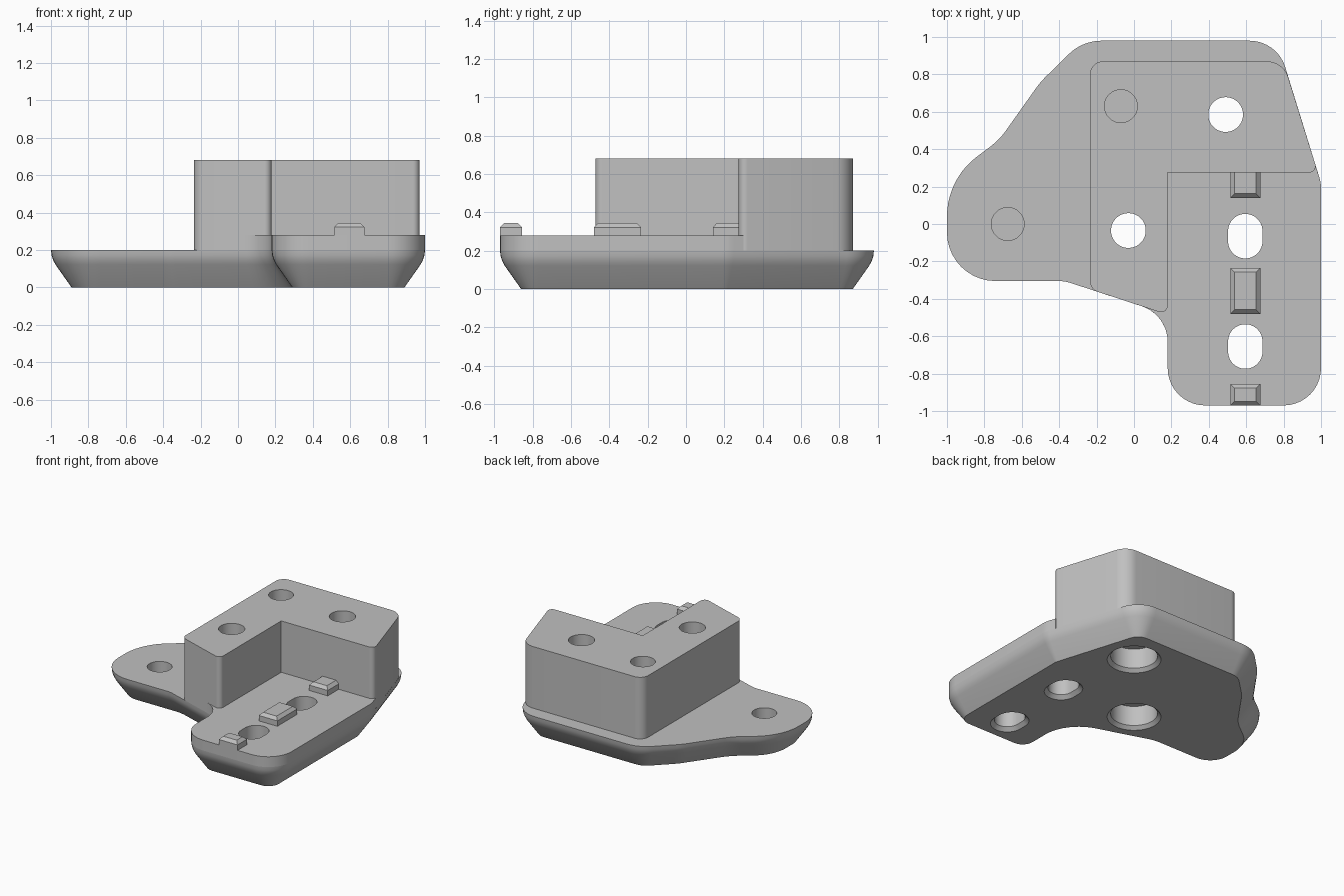
import bpy, bmesh, math
from mathutils import Vector

cube = bpy.data.objects.get("Cube")
if cube:
    bpy.data.objects.remove(cube, do_unlink=True)

grey = bpy.data.materials.new("plain grey")
grey.use_nodes = True
grey.diffuse_color = (0.53, 0.53, 0.53, 1)
grey.node_tree.nodes["Principled BSDF"].inputs["Base Color"].default_value = (0.53, 0.53, 0.53, 1)


def rounded(corners, steps=10):
    """Counterclockwise polygon from (x, y, radius) corners."""
    pts = []
    for i, (x, y, r) in enumerate(corners):
        p = Vector((x, y))
        if r == 0:
            pts.append(p)
            continue
        u = (Vector(corners[i - 1][:2]) - p).normalized()
        v = (Vector(corners[(i + 1) % len(corners)][:2]) - p).normalized()
        half = u.angle(v) / 2
        centre = p + (u + v).normalized() * (r / math.sin(half))
        s = p + u * (r / math.tan(half)) - centre
        e = p + v * (r / math.tan(half)) - centre
        a = math.atan2(s.y, s.x)
        turn = (math.atan2(e.y, e.x) - a + math.pi) % (2 * math.pi) - math.pi
        for k in range(steps + 1):
            b = a + turn * k / steps
            pts.append(centre + Vector((math.cos(b), math.sin(b))) * r)
    return pts


def slot(x, y, r, stretch=0, n=48):
    """Circle, or a stadium lengthened along y."""
    pts = []
    for k in range(n):
        a = 2 * math.pi * (k + 0.5) / n
        shift = math.copysign(stretch, math.sin(a))
        pts.append(Vector((x + r * math.cos(a), y + r * math.sin(a) + shift)))
    return pts


def inset(pts, d):
    out = []
    for i, p in enumerate(pts):
        d1 = (p - pts[i - 1]).normalized()
        d2 = (pts[(i + 1) % len(pts)] - p).normalized()
        n1, n2 = Vector((-d1.y, d1.x)), Vector((-d2.y, d2.x))
        out.append(p + (n1 + n2) * (d / (1 + n1.dot(n2))))
    return out


def loft(name, outline, profile):
    """Solid whose outline is inset by the first value at each height."""
    bm = bmesh.new()
    rings = [[bm.verts.new((p.x, p.y, z)) for p in inset(outline, d)] for d, z in profile]
    n = len(outline)
    for lo, hi in zip(rings, rings[1:]):
        for i in range(n):
            j = (i + 1) % n
            bm.faces.new((lo[i], lo[j], hi[j], hi[i]))
    bm.faces.new(rings[0][::-1])
    bm.faces.new(rings[-1])
    bmesh.ops.recalc_face_normals(bm, faces=bm.faces)
    mesh = bpy.data.meshes.new(name)
    bm.to_mesh(mesh)
    bm.free()
    obj = bpy.data.objects.new(name, mesh)
    bpy.context.collection.objects.link(obj)
    mesh.materials.append(grey)
    return obj


def finish(obj, cutters=()):
    bpy.ops.object.select_all(action='DESELECT')
    obj.select_set(True)
    bpy.context.view_layer.objects.active = obj
    for c in cutters:
        mod = obj.modifiers.new("hole", 'BOOLEAN')
        mod.operation = 'DIFFERENCE'
        mod.solver = 'EXACT'
        mod.object = c
        bpy.ops.object.modifier_apply(modifier=mod.name)
    bpy.ops.object.shade_smooth_by_angle(angle=math.radians(30))


# Outlines
base_outline = rounded([
    (-0.275, 0.98, 0.25), (-0.5, 0.76, 0.5), (-0.72, 0.45, 0.4), (-1, 0.24, 0.4),
    (-1, -0.305, 0.26), (-0.37, -0.305, 0.2), (0.18, -0.485, 0.2), (0.18, -0.97, 0.2),
    (1, -0.97, 0.2), (1, 0.22, 0.2), (0.765, 0.98, 0.2)])
deck_outline = rounded([
    (0.1, 0.3, 0), (0.1, -0.3, 0), (0.035, -0.4375, 0), (0.18, -0.485, 0.2),
    (0.18, -0.97, 0.2), (1, -0.97, 0.2), (1, 0.22, 0.2), (0.975, 0.3, 0)])
block_outline = rounded([
    (-0.235, 0.87, 0.07), (-0.235, -0.349, 0.06), (0.18, -0.485, 0.035),
    (0.18, 0.275, 0), (0.983, 0.275, 0.035), (0.798, 0.87, 0.12)])

# Main bodies
base = loft("base_plate", base_outline,
            [(0.11, 0), (0.024, 0.122), (0.011, 0.147), (0.003, 0.172), (0, 0.2)])
deck = loft("raised_deck", deck_outline, [(0, 0.2), (0, 0.28)])
block = loft("corner_block", block_outline, [(0, 0.2), (0, 0.68)])

# Counterbored bolt holes, slots and blind holes
bolts = [loft("bolt_cutter", slot(x, y, 0.093),
              [(-0.122, -0.025), (-0.072, 0.025), (-0.072, 0.18), (0, 0.18), (0, 0.8)])
         for x, y in ((-0.03, -0.035), (0.49, 0.585))]
slots = [loft("slot_cutter", slot(0.595, y, 0.092, 0.027),
              [(-0.052, -0.025), (0, 0.027), (0, 0.8)])
         for y in (-0.065, -0.655)]
ear_hole = loft("ear_cutter", slot(-0.675, 0, 0.088), [(0, 0.06), (0, 0.8)])
block_hole = loft("block_cutter", slot(-0.07, 0.63, 0.088), [(0, 0.3), (0, 0.8)])

finish(base, bolts + slots + [ear_hole])
finish(deck, slots)
finish(block, bolts + [block_hole])
for c in bolts + slots + [ear_hole, block_hole]:
    bpy.data.objects.remove(c, do_unlink=True)

# Locating keys along the deck
for name, y0, y1 in (("front_key", -0.97, -0.855), ("middle_key", -0.48, -0.235),
                     ("back_key", 0.14, 0.31)):
    rect = [Vector(p) for p in ((0.515, y0), (0.675, y0), (0.675, y1), (0.515, y1))]
    finish(loft(name, rect, [(0, 0.27), (0, 0.322), (0.022, 0.345)]))
